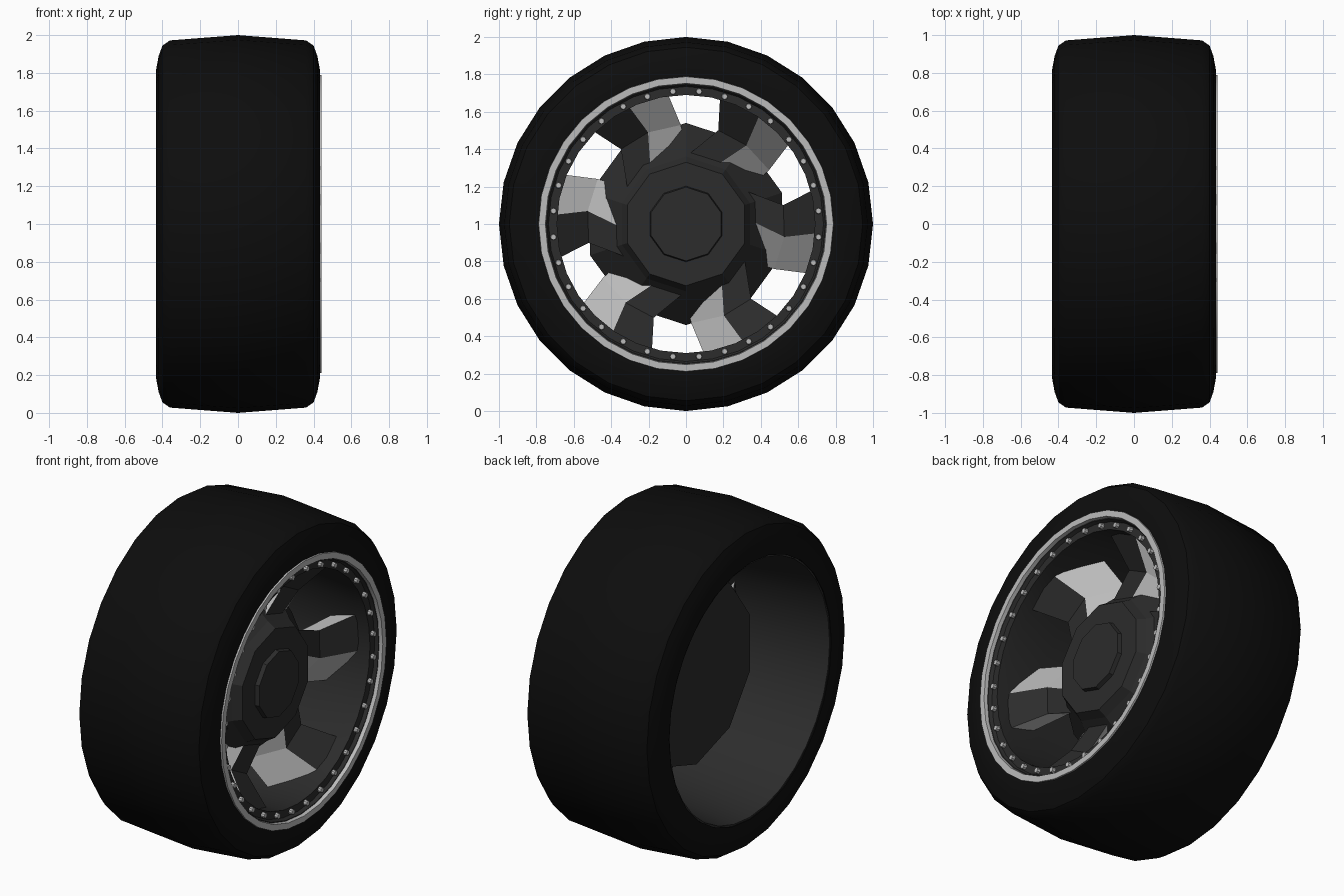
import bpy, bmesh
from math import sin, cos, pi, radians
from mathutils import Matrix

if "Cube" in bpy.data.objects:
    bpy.data.objects.remove(bpy.data.objects["Cube"])

CZ = 1.0  # axle height


def material(name, v):
    m = bpy.data.materials.new(name)
    m.diffuse_color = (v, v, v, 1)
    m.use_nodes = True
    m.node_tree.nodes["Principled BSDF"].inputs["Base Color"].default_value = m.diffuse_color
    return m


RUBBER = material("rubber", 0.004)
DARK = material("dark_metal", 0.025)
SILVER = material("silver_metal", 0.5)


def polar(x, r, a):
    return (x, r * cos(a), CZ + r * sin(a))


def finish(bm, name, mats, smooth=None):
    bmesh.ops.recalc_face_normals(bm, faces=bm.faces)
    me = bpy.data.meshes.new(name)
    bm.to_mesh(me)
    bm.free()
    for m in mats:
        me.materials.append(m)
    if smooth:
        for p in me.polygons:
            p.use_smooth = True
        me.set_sharp_from_angle(angle=radians(smooth))
    ob = bpy.data.objects.new(name, me)
    bpy.context.collection.objects.link(ob)
    return ob


def lathe(name, profile, n, mat, closed=True, caps=False, smooth=None):
    """Spin an (x, r) profile around the axle, with a vertex at the top."""
    bm = bmesh.new()
    rings = [[bm.verts.new(polar(x, r, pi / 2 + 2 * pi * i / n)) for i in range(n)]
             for x, r in profile]
    pairs = list(zip(rings, rings[1:]))
    if closed:
        pairs.append((rings[-1], rings[0]))
    for a, b in pairs:
        for i in range(n):
            j = (i + 1) % n
            bm.faces.new((a[i], a[j], b[j], b[i]))
    if caps:
        bm.faces.new(rings[0])
        bm.faces.new(rings[-1])
    return finish(bm, name, [mat], smooth)


# tyre: crowned tread, rounded shoulders, nearly straight sidewalls
half = [(0.36, 0.972), (0.40, 0.945), (0.42, 0.89), (0.435, 0.81), (0.43, 0.775)]
tyre = [(-x, r) for x, r in reversed(half)] + [(0, 1.0)] + half
lathe("tyre", tyre, 28, RUBBER, smooth=35)

# rim barrel, open at the back, with the bolt flange at the front
lathe("rim_barrel", [(0.42, 0.775), (0.42, 0.745), (0.40, 0.735), (0.40, 0.69), (0.33, 0.69),
                     (0.10, 0.71), (-0.425, 0.765), (-0.425, 0.776)], 32, DARK, smooth=30)

# bright outer lip
lathe("rim_lip", [(0.42, 0.79), (0.442, 0.788), (0.442, 0.752), (0.41, 0.748)],
      32, SILVER, smooth=30)

# hub cone with raised centre cap
lathe("hub", [(-0.07, 0.54), (0.0, 0.54), (0.20, 0.36), (0.25, 0.33)],
      10, DARK, closed=False, caps=True)
lathe("hub_cap", [(0.24, 0.205), (0.275, 0.197)], 10, DARK, closed=False, caps=True)

# bent spokes: dark front face, silver flanks, flared backwards on one side
# each station: radius, front x, front angles (low, high), back x, back angles
STATIONS = [(0.36, 0.165, (2, 30), 0.03, (-32, 22)),
            (0.53, 0.18, (-7.5, 11), 0.03, (-27, 5)),
            (0.705, 0.33, (-4, 15), 0.13, (-22, 9))]
bm = bmesh.new()
for k in range(6):
    secs = []
    for r, xf, af, xb, ab in STATIONS:
        pts = [(xf, af[0]), (xf, af[1]), (xb, ab[1]), (xb, ab[0])]
        secs.append([bm.verts.new(polar(x, r, radians(a + 60 * k))) for x, a in pts])
    for a, b in zip(secs, secs[1:]):
        for i in range(4):
            j = (i + 1) % 4
            f = bm.faces.new((a[i], a[j], b[j], b[i]))
            f.material_index = 1 if i in (1, 3) else 0
    bm.faces.new(secs[0])
    bm.faces.new(secs[-1])
finish(bm, "spokes", [DARK, SILVER])

# ring of small bolts on the flange
bm = bmesh.new()
for k in range(32):
    p = polar(0.405, 0.712, (k + 0.5) * 2 * pi / 32)
    bmesh.ops.create_cone(bm, cap_ends=True, segments=8, radius1=0.018, radius2=0.015, depth=0.03,
                          matrix=Matrix.Translation(p) @ Matrix.Rotation(pi / 2, 4, 'Y'))
finish(bm, "rim_bolts", [SILVER])
